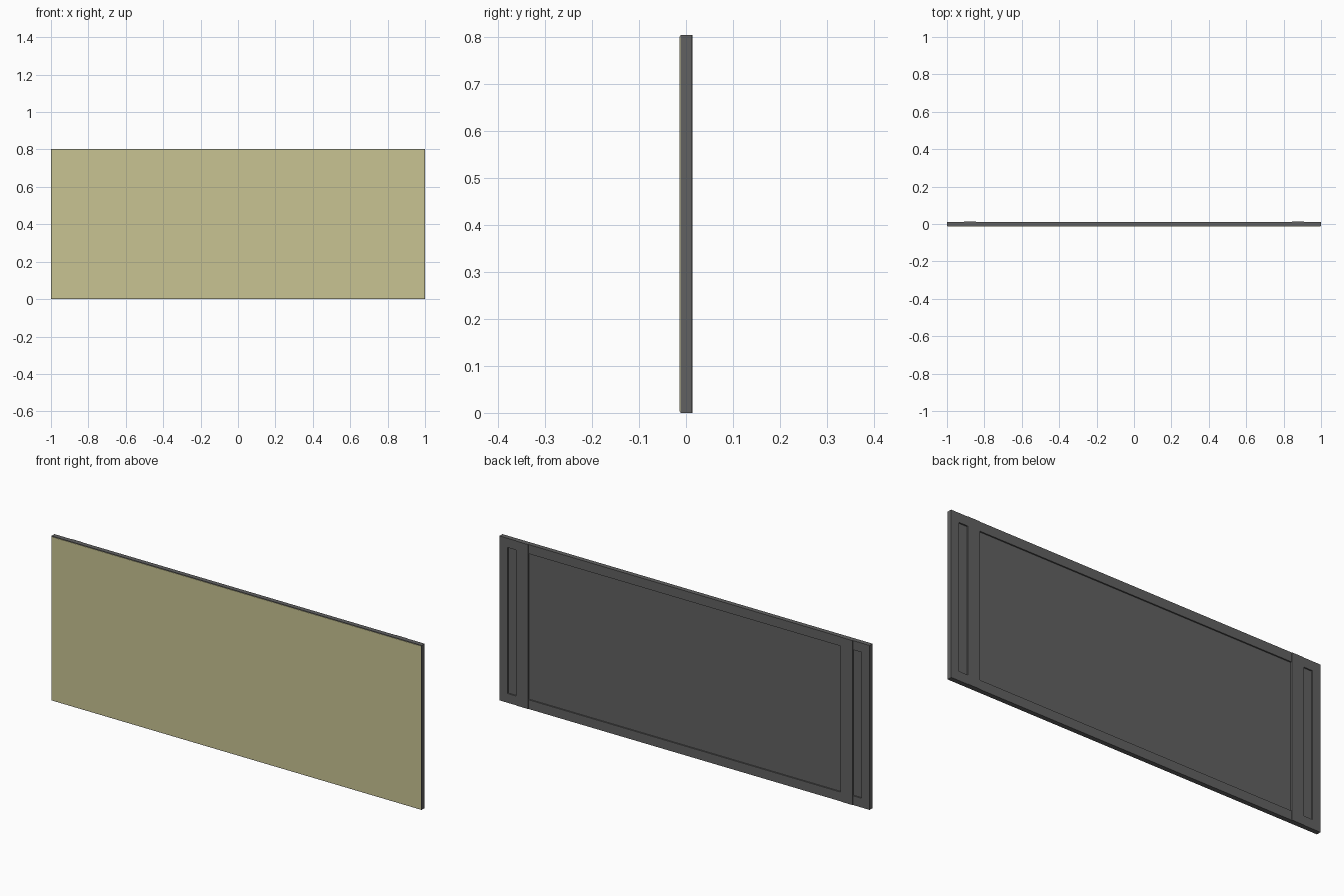
import bpy

if "Cube" in bpy.data.objects:
    bpy.data.objects.remove(bpy.data.objects["Cube"])


def material(name, rgb):
    m = bpy.data.materials.new(name)
    m.diffuse_color = (*rgb, 1)
    m.use_nodes = True
    m.node_tree.nodes["Principled BSDF"].inputs["Base Color"].default_value = m.diffuse_color
    return m


DARK = material("dark_grey", (0.12, 0.12, 0.12))
CREAM = material("pale_yellow", (0.58, 0.55, 0.29))


def box(name, x, y, z, mat):
    """Box from (min, max) ranges on each axis."""
    xs, ys, zs = x, y, z
    verts = [(a, b, c) for a in xs for b in ys for c in zs]
    faces = [(0, 1, 3, 2), (4, 6, 7, 5), (0, 4, 5, 1),
             (2, 3, 7, 6), (0, 2, 6, 4), (1, 5, 7, 3)]
    me = bpy.data.meshes.new(name)
    me.from_pydata(verts, [], faces)
    me.materials.append(mat)
    ob = bpy.data.objects.new(name, me)
    bpy.context.collection.objects.link(ob)
    return ob


H = 0.803         # overall height
RAIL = 0.045      # frame bar width
FRONT, SKIN, PANEL, BACK, POST = -0.0135, -0.0115, 0.005, 0.0115, 0.0135

# front coloured face sheet, slightly inset at its edges
box("face_sheet", (-0.997, 0.997), (FRONT, SKIN), (0.003, H - 0.003), CREAM)

# core panel with the back surface recessed behind the frame
box("core_panel", (-1, 1), (SKIN, PANEL), (0, H), DARK)

# top and bottom rails
for name, z0 in (("bottom_rail", 0), ("top_rail", H - RAIL)):
    box(name, (-1, 1), (PANEL, BACK), (z0, z0 + RAIL), DARK)

# end stiles and raised full-height posts, mirrored left to right
for side, s in (("left", -1), ("right", 1)):
    box(side + "_end_stile", sorted((s * 0.956, s)), (PANEL, BACK),
        (RAIL, H - RAIL), DARK)
    box(side + "_post", sorted((s * 0.844, s * 0.909)), (PANEL, POST),
        (0, H), DARK)
